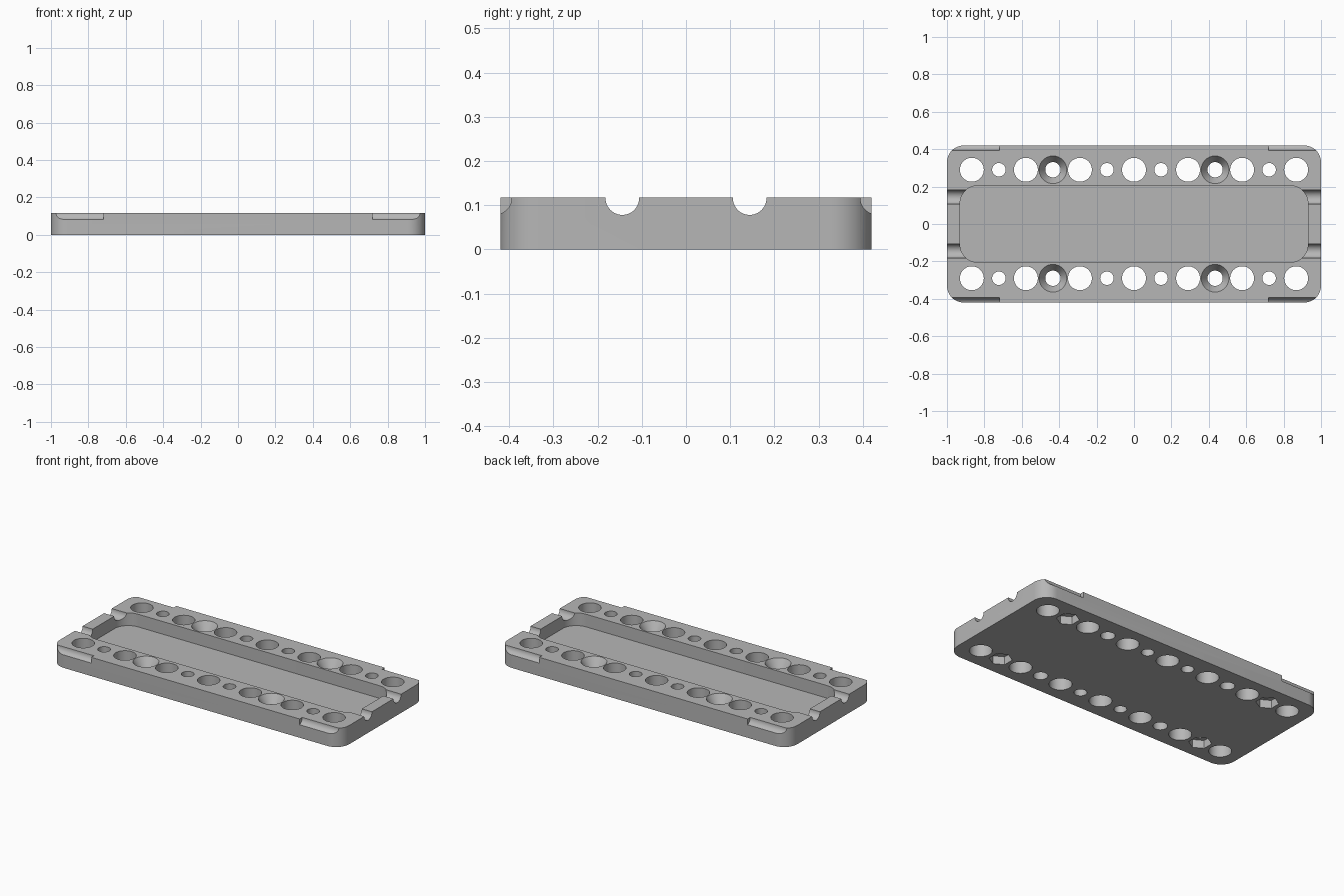
import bpy, bmesh, math
from mathutils import Matrix

if "Cube" in bpy.data.objects:
    bpy.data.objects.remove(bpy.data.objects["Cube"], do_unlink=True)

HEIGHT = 0.117
ROW_Y = 0.29
PITCH = 0.1445

grey = bpy.data.materials.new("plain grey")
grey.use_nodes = True
colour = (0.47, 0.47, 0.47, 1)
grey.diffuse_color = colour
grey.node_tree.nodes["Principled BSDF"].inputs["Base Color"].default_value = colour


def make_object(name, bm):
    bmesh.ops.recalc_face_normals(bm, faces=bm.faces)
    mesh = bpy.data.meshes.new(name)
    bm.to_mesh(mesh)
    bm.free()
    mesh.materials.append(grey)
    obj = bpy.data.objects.new(name, mesh)
    bpy.context.collection.objects.link(obj)
    return obj


def rounded_slab(bm, hx, hy, radius, z0, z1, steps=12):
    """Vertical prism with a rounded rectangle outline."""
    verts = []
    for q, (sx, sy) in enumerate([(1, 1), (-1, 1), (-1, -1), (1, -1)]):
        for i in range(steps + 1):
            a = (q + i / steps) * math.pi / 2
            verts.append(bm.verts.new((sx * (hx - radius) + radius * math.cos(a),
                                       sy * (hy - radius) + radius * math.sin(a), z0)))
    face = bm.faces.new(verts)
    new = bmesh.ops.extrude_face_region(bm, geom=[face])["geom"]
    for v in new:
        if isinstance(v, bmesh.types.BMVert):
            v.co.z = z1


def stack(bm, x, y, profile, sides=40, turn=0.0):
    """Closed solid of revolution from (radius, z) pairs."""
    rings = []
    for r, z in profile:
        angles = [turn + 2 * math.pi * i / sides for i in range(sides)]
        rings.append([bm.verts.new((x + r * math.cos(a), y + r * math.sin(a), z))
                      for a in angles])
    for low, high in zip(rings, rings[1:]):
        for i in range(sides):
            j = (i + 1) % sides
            bm.faces.new((low[i], low[j], high[j], high[i]))
    bm.faces.new(rings[0])
    bm.faces.new(rings[-1])


def rod_x(bm, x0, x1, y, z, radius):
    """Cylinder lying along x."""
    place = Matrix.Translation(((x0 + x1) / 2, y, z)) @ Matrix.Rotation(math.pi / 2, 4, 'Y')
    bmesh.ops.create_cone(bm, cap_ends=True, segments=40, radius1=radius, radius2=radius,
                          depth=abs(x1 - x0), matrix=place)


# Body plate
bm = bmesh.new()
rounded_slab(bm, 1.0, 0.42, 0.09, 0, HEIGHT)
plate = make_object("mounting_plate", bm)

# Central tray recess
tray = bmesh.new()
rounded_slab(tray, 0.93, 0.205, 0.095, 0.038, 0.2)

# Hole rows: large, small and countersunk
holes, nuts, channels = bmesh.new(), bmesh.new(), bmesh.new()
for side in (-1, 1):
    for n in range(-6, 7):
        if abs(n) == 3:
            profile = [(0.041, -0.05), (0.041, 0.065), (0.074, HEIGHT), (0.074, 0.2)]
        else:
            r = 0.064 if n % 2 == 0 else 0.036
            profile = [(r, -0.05), (r, 0.2)]
        stack(holes, n * PITCH, side * ROW_Y, profile)
    for end in (-1, 1):
        # Hexagonal nut pockets underneath
        stack(nuts, end * 5 * PITCH, side * ROW_Y, [(0.065, -0.05), (0.065, 0.05)],
              sides=6, turn=math.pi / 2)
        # End channels and corner edge notches
        rod_x(channels, end * 0.85, end * 1.1, side * 0.144, 0.116, 0.038)
        rod_x(channels, end * 0.72, end * 1.1, side * 0.432, HEIGHT, 0.038)

# Cut everything out of the plate
cutters = [make_object(name, b) for name, b in
           [("tray_cutter", tray), ("hole_cutter", holes),
            ("nut_pocket_cutter", nuts), ("channel_cutter", channels)]]
bpy.ops.object.select_all(action='DESELECT')
bpy.context.view_layer.objects.active = plate
plate.select_set(True)
for cutter in cutters:
    mod = plate.modifiers.new(cutter.name, 'BOOLEAN')
    mod.operation = 'DIFFERENCE'
    mod.solver = 'EXACT'
    mod.object = cutter
    bpy.ops.object.modifier_apply(modifier=mod.name)
for cutter in cutters:
    bpy.data.objects.remove(cutter, do_unlink=True)

bpy.ops.object.shade_smooth_by_angle(angle=math.radians(25))
